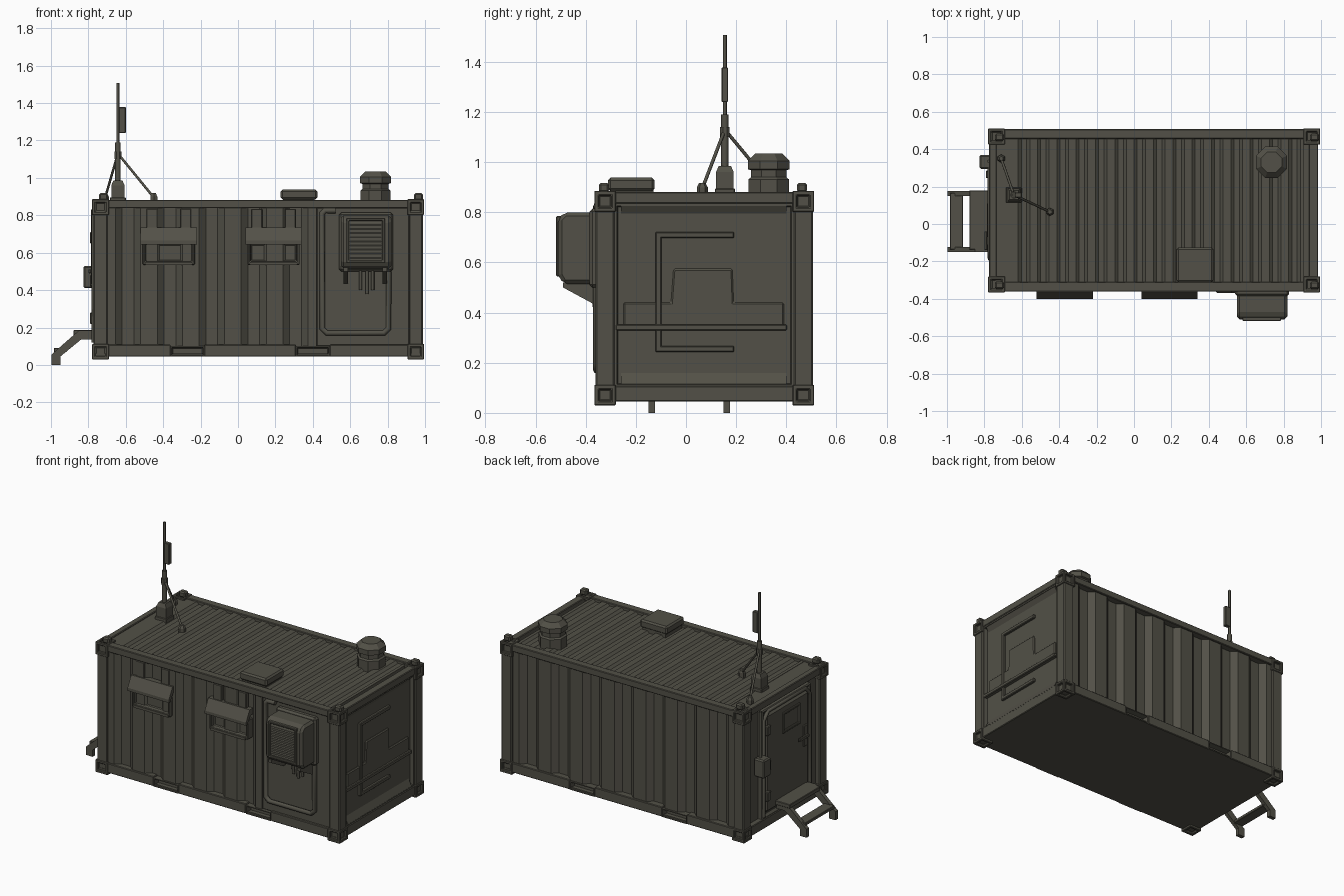
import bpy, bmesh, math
from mathutils import Vector

cube = bpy.data.objects.get("Cube")
if cube:
    bpy.data.objects.remove(cube)

mat = bpy.data.materials.new("olive_grey_paint")
mat.use_nodes = True
COLOUR = (0.085, 0.081, 0.063, 1)
mat.diffuse_color = COLOUR
bsdf = next(n for n in mat.node_tree.nodes if n.type == "BSDF_PRINCIPLED")
bsdf.inputs["Base Color"].default_value = COLOUR
bsdf.inputs["Roughness"].default_value = 0.8


def finish(name, bm, bevel=0):
    bmesh.ops.recalc_face_normals(bm, faces=bm.faces[:])
    me = bpy.data.meshes.new(name)
    bm.to_mesh(me)
    bm.free()
    me.materials.append(mat)
    ob = bpy.data.objects.new(name, me)
    bpy.context.collection.objects.link(ob)
    if bevel:
        mod = ob.modifiers.new("edge_bevel", "BEVEL")
        mod.width = bevel
        mod.segments = 1
    return ob


def box(name, x, y, z, bevel=0, recess=None):
    """Box from ranges; recess = (side test, border, depth) sinks a panel in faces."""
    bm = bmesh.new()
    bmesh.ops.create_cube(bm, size=1)
    for v in bm.verts:
        v.co = Vector([(r[0] + r[1]) / 2 + c * (r[1] - r[0]) for r, c in zip((x, y, z), v.co)])
    if recess:
        bm.normal_update()
        test, border, depth = recess
        faces = [f for f in bm.faces if test(f.normal)]
        bmesh.ops.inset_individual(bm, faces=faces, thickness=border)
        bmesh.ops.inset_individual(bm, faces=faces, thickness=depth / 4, depth=-depth)
    return finish(name, bm, bevel)


def prism(name, pts, axis, a, b, bevel=0):
    """Extrude a 2D outline along an axis from a to b."""
    place = {"x": lambda p: (a, p[0], p[1]), "y": lambda p: (p[0], a, p[1]),
             "z": lambda p: (p[0], p[1], a)}[axis]
    bm = bmesh.new()
    face = bm.faces.new([bm.verts.new(place(p)) for p in pts])
    geo = bmesh.ops.extrude_face_region(bm, geom=[face])["geom"]
    step = Vector([(b - a) * (axis == k) for k in "xyz"])
    bmesh.ops.translate(bm, vec=step, verts=[g for g in geo if isinstance(g, bmesh.types.BMVert)])
    return finish(name, bm, bevel)


def waves(start, end, count, outer, inner, back):
    """Trapezoid corrugation outline closed along a back line."""
    pts = [(start, back), (start, outer)]
    step = (end - start) / count
    for i in range(count):
        s = start + i * step
        pts += [(s + step * t, h) for t, h in
                ((0.2, outer), (0.36, inner), (0.64, inner), (0.8, outer))]
    return pts + [(end, outer), (end, back)]


def pipe(name, pts, radius, sides=2, closed=False):
    cu = bpy.data.curves.new(name, "CURVE")
    cu.dimensions = "3D"
    cu.bevel_depth = radius
    cu.bevel_resolution = sides
    cu.use_fill_caps = True
    sp = cu.splines.new("POLY")
    sp.points.add(len(pts) - 1)
    for p, co in zip(sp.points, pts):
        p.co = (*co, 1)
    sp.use_cyclic_u = closed
    cu.materials.append(mat)
    ob = bpy.data.objects.new(name, cu)
    bpy.context.collection.objects.link(ob)
    return ob


def lathe(name, profile, centre, sides):
    bm = bmesh.new()
    rings = []
    for r, z in profile:
        rings.append([bm.verts.new((centre[0] + r * math.cos(math.tau * (i + 0.5) / sides),
                                    centre[1] + r * math.sin(math.tau * (i + 0.5) / sides), z))
                      for i in range(sides)])
    for lo, hi in zip(rings, rings[1:]):
        for i in range(sides):
            j = (i + 1) % sides
            bm.faces.new((lo[i], lo[j], hi[j], hi[i]))
    bm.faces.new(rings[0])
    bm.faces.new(rings[-1])
    return finish(name, bm)


def strip(name, pts, x, half=0.012, depth=0.02):
    """Raised square ridge on an end wall through (y, z) points."""
    for (y0, z0), (y1, z1) in zip(pts, pts[1:]):
        box(name, (x - depth, x), (min(y0, y1) - half, max(y0, y1) + half),
            (min(z0, z1) - half, max(z0, z1) + half), 0.004)


# Shell, floor and corrugated skins
box("inner_body", (-0.74, 0.94), (-0.315, 0.455), (0.05, 0.855))
box("floor", (-0.77, 0.98), (-0.355, 0.5), (0.045, 0.06))
prism("front_skin", waves(-0.7, 0.42, 5, -0.352, -0.322, -0.3), "z", 0.1, 0.845)
prism("back_skin", waves(-0.7, 0.91, 7, 0.495, 0.463, 0.44), "z", 0.1, 0.845)
prism("roof_skin", waves(-0.64, 0.91, 15, 0.876, 0.862, 0.84), "y", -0.32, 0.46)
box("roof_end_plate", (-0.74, -0.64), (-0.32, 0.46), (0.84, 0.874))

# Corner castings, lifting lugs and posts
for cx in (-0.735, 0.95):
    for cy in (-0.323, 0.468):
        for z in ((0.03, 0.112), (0.802, 0.886)):
            box("corner_casting", (cx - 0.045, cx + 0.045), (cy - 0.043, cy + 0.043), z,
                0.003, (lambda n: True, 0.024, 0.014))
        box("corner_post", (cx - 0.037, cx + 0.038), (cy - 0.038, cy + 0.038), (0.1, 0.81), 0.006)
        lx, ly = cx + 0.015, cy - 0.005
        box("lifting_lug", (lx - 0.024, lx + 0.024), (ly - 0.02, ly + 0.02), (0.88, 0.918), 0.008)

# Long rails, with fork pockets in the lower ones
POCKETS = ((-0.36, -0.18), (0.31, 0.49))
for y, sign in (((-0.362, -0.31), -1), ((0.455, 0.507), 1)):
    box("top_long_rail", (-0.7, 0.92), y, (0.838, 0.882), 0.004)
    for x in ((-0.7, -0.36), (-0.18, 0.31), (0.49, 0.92)):
        box("bottom_long_rail", x, y, (0.045, 0.108), 0.004)
    for x in POCKETS:
        box("fork_pocket", x, y, (0.045, 0.1), 0,
            (lambda n, s=sign: n.y * s > 0.9, 0.008, 0.035))
for x in ((-0.775, -0.735), (0.935, 0.985)):
    box("top_end_rail", x, (-0.29, 0.435), (0.835, 0.882), 0.004)
    box("bottom_end_rail", x, (-0.29, 0.435), (0.045, 0.108), 0.004)

# Blank end wall with pressed ridges
box("end_panel", (0.92, 0.98), (-0.29, 0.435), (0.1, 0.84), 0,
    (lambda n: n.x > 0.9, 0.02, 0.022))
prism("end_lower_slope", ((0.955, 0.165), (0.98, 0.115), (0.955, 0.115)), "y", -0.26, 0.4)
prism("end_upper_slope", ((0.955, 0.79), (0.98, 0.83), (0.955, 0.83)), "y", -0.26, 0.4)
strip("bracket_ridge", ((0.18, 0.71), (-0.11, 0.71), (-0.11, 0.255), (0.18, 0.255)), 0.974)
strip("crossbar_ridge", ((-0.27, 0.34), (0.39, 0.34)), 0.982, 0.012, 0.03)
step_line = ((-0.25, 0.34), (-0.25, 0.44), (-0.06, 0.44), (-0.05, 0.575), (0.185, 0.575),
             (0.19, 0.44), (0.39, 0.44), (0.39, 0.34))
prism("stepped_panel", step_line, "x", 0.945, 0.968, 0.006)

# Windows with hoods
for x in (-0.37, 0.19):
    box("window_frame", (x - 0.14, x + 0.14), (-0.372, -0.31), (0.535, 0.665), 0.005,
        (lambda n: n.y < -0.9, 0.022, 0.03))
    box("window_sill", (x - 0.125, x + 0.125), (-0.378, -0.35), (0.533, 0.55))
    prism("window_hood", ((-0.33, 0.735), (-0.365, 0.735), (-0.402, 0.665), (-0.402, 0.645),
                          (-0.39, 0.645), (-0.355, 0.695), (-0.33, 0.695)), "x", x - 0.15, x + 0.15)
    for dx in (-0.09, 0.09):
        box("hood_bracket", (x + dx - 0.03, x + dx + 0.03), (-0.358, -0.33), (0.73, 0.835), 0.004)

# Cooling unit, its mounting panel and plumbing
box("service_panel", (0.42, 0.915), (-0.345, -0.3), (0.1, 0.84), 0.004)
box("cooler_back_plate", (0.54, 0.83), (-0.385, -0.34), (0.5, 0.815), 0.012)
prism("cooler_case", ((-0.37, 0.8), (-0.485, 0.8), (-0.51, 0.775), (-0.51, 0.55),
                      (-0.49, 0.515), (-0.37, 0.515)), "x", 0.55, 0.82, 0.015)
box("grille_frame", (0.58, 0.785), (-0.518, -0.49), (0.545, 0.785), 0.003,
    (lambda n: n.y < -0.9, 0.018, 0.015))
for i in range(9):
    z = 0.57 + i * 0.022
    prism("grille_slat", ((-0.5, z + 0.014), (-0.516, z), (-0.51, z), (-0.5, z + 0.008)),
          "x", 0.6, 0.765)
for x in (0.575, 0.785):
    prism("cooler_bracket", ((-0.34, 0.52), (-0.49, 0.52), (-0.49, 0.5), (-0.37, 0.435),
                             (-0.34, 0.435)), "x", x - 0.012, x + 0.012)
pipe("service_pipe", [(0.52, -0.355, 0.825), (0.465, -0.355, 0.825), (0.45, -0.355, 0.81),
                      (0.45, -0.355, 0.195), (0.475, -0.355, 0.17), (0.78, -0.355, 0.17),
                      (0.805, -0.355, 0.195), (0.805, -0.355, 0.5)], 0.015)
for x, low in ((0.655, 0.4), (0.69, 0.38), (0.72, 0.4)):
    pipe("drain_hose", [(x, -0.37, 0.52), (x, -0.36, low)], 0.009)

# Door end
box("door_frame", (-0.77, -0.73), (-0.2, 0.31), (0.1, 0.815), 0.008,
    (lambda n: n.x < -0.9, 0.025, 0.012))
box("door_leaf", (-0.776, -0.74), (-0.165, 0.275), (0.14, 0.78), 0.012)
box("door_window", (-0.786, -0.76), (-0.07, 0.11), (0.6, 0.735), 0.003,
    (lambda n: n.x < -0.9, 0.02, 0.008))
pipe("door_seal", [(-0.77, -0.185, 0.12), (-0.77, -0.185, 0.75), (-0.77, -0.14, 0.8),
                   (-0.77, 0.25, 0.8), (-0.77, 0.295, 0.75), (-0.77, 0.295, 0.12)], 0.012)
box("handle_plate", (-0.785, -0.77), (-0.145, -0.105), (0.43, 0.57), 0.004)
box("door_handle", (-0.8, -0.785), (-0.14, -0.04), (0.49, 0.51), 0.003)
for z in (0.25, 0.45, 0.68):
    box("door_hinge", (-0.792, -0.765), (0.245, 0.285), (z - 0.03, z + 0.03), 0.004)
box("junction_box", (-0.825, -0.75), (0.295, 0.37), (0.41, 0.53), 0.008)
pipe("junction_conduit", [(-0.775, 0.335, 0.52), (-0.775, 0.335, 0.83)], 0.01)

# Entry steps
for y in (-0.137, 0.163):
    prism("step_stringer", ((-0.78, 0.185), (-0.85, 0.185), (-0.998, 0.055), (-0.998, 0),
                            (-0.95, 0), (-0.95, 0.045), (-0.84, 0.135), (-0.78, 0.135)),
          "y", y - 0.013, y + 0.013)
box("step_platform", (-0.88, -0.76), (-0.137, 0.18), (0.16, 0.186), 0.003)
box("lower_tread", (-0.985, -0.915), (-0.137, 0.165), (0.07, 0.09), 0.003)

# Roof hatch and octagonal ventilator
box("roof_hatch_base", (0.24, 0.41), (-0.3, -0.13), (0.86, 0.9))
box("roof_hatch", (0.228, 0.424), (-0.312, -0.125), (0.885, 0.938), 0.01)
lathe("ventilator", ((0.087, 0.86), (0.087, 0.932), (0.076, 0.94), (0.076, 0.968),
                     (0.09, 0.972), (0.09, 1.005), (0.06, 1.034)), (0.735, 0.33), 8)

# Aerial mast with stays
MAST = (-0.642, 0.155)
box("mast_foot_plate", (-0.685, -0.6), (0.115, 0.195), (0.865, 0.895), 0.003)
lathe("mast_foot", ((0.05, 0.885), (0.05, 0.96), (0.035, 0.985)), MAST, 4)
pipe("mast_lower", [(*MAST, 0.97), (*MAST, 1.19)], 0.015)
pipe("mast_upper", [(*MAST, 1.18), (*MAST, 1.507)], 0.008)
lathe("mast_collar", ((0.02, 1.1), (0.02, 1.14)), MAST, 8)
box("aerial_panel", (-0.637, -0.6), (0.142, 0.168), (1.24, 1.378), 0.003)
for fx, fy in ((-0.45, 0.065), (-0.71, 0.35)):
    pipe("mast_stay", [(*MAST, 1.13), (fx, fy, 0.895)], 0.007)
    lathe("stay_anchor", ((0.022, 0.865), (0.022, 0.9), (0.012, 0.918)), (fx, fy), 6)
